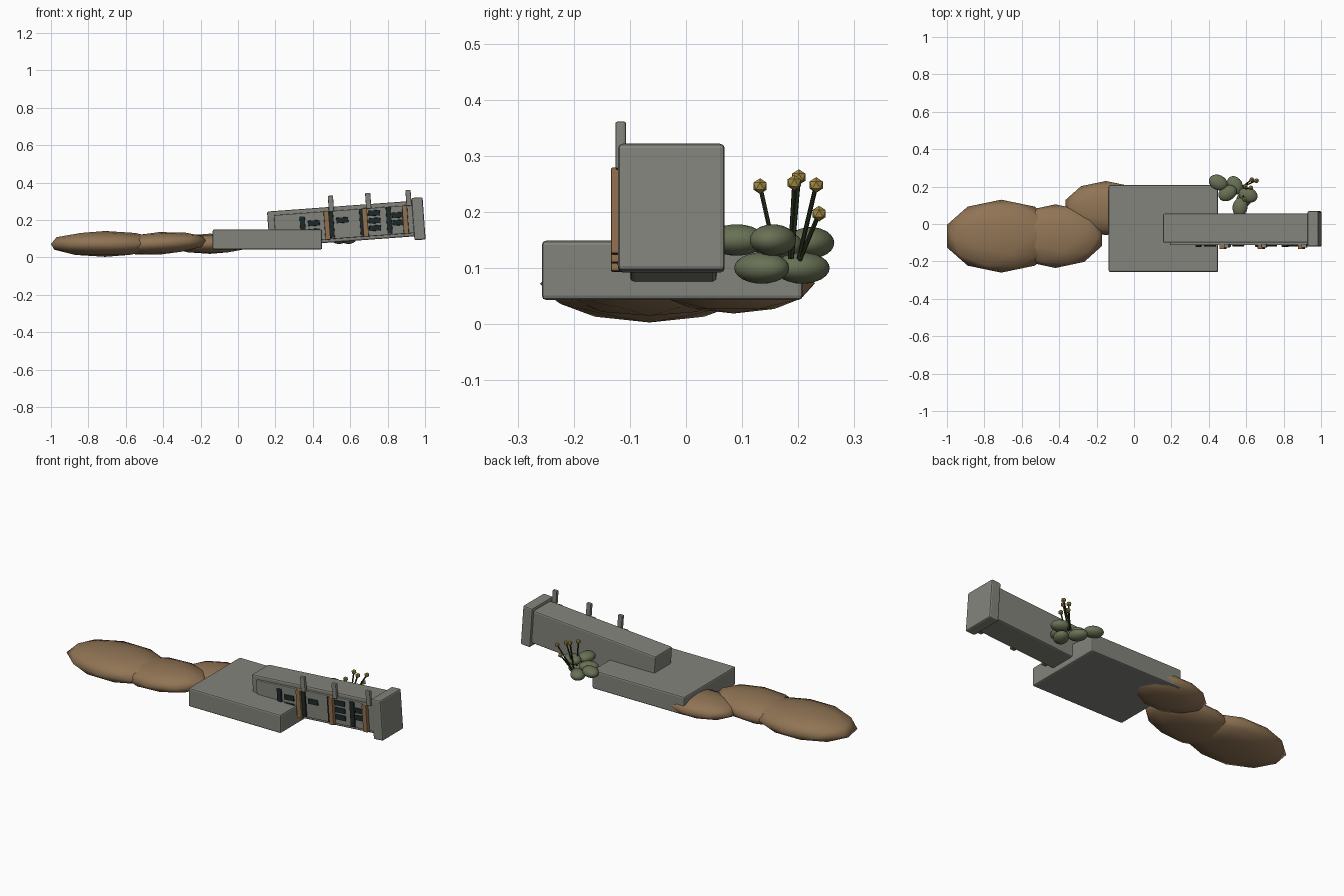
import bpy
from math import radians
from mathutils import Vector, Matrix

old = bpy.data.objects.get("Cube")
if old:
    bpy.data.objects.remove(old)


def material(name, rgb):
    mat = bpy.data.materials.new(name)
    mat.use_nodes = True
    color = (*rgb, 1)
    mat.diffuse_color = color
    mat.node_tree.nodes["Principled BSDF"].inputs["Base Color"].default_value = color
    return mat


STONE = material("grey stone", (0.23, 0.23, 0.205))
EARTH = material("brown earth", (0.28, 0.175, 0.09))
WOOD = material("brown wood", (0.28, 0.16, 0.075))
GLASS = material("dark glass", (0.012, 0.022, 0.022))
LEAF = material("leaf green", (0.14, 0.165, 0.09))
STEM = material("stem green", (0.02, 0.03, 0.012))
GOLD = material("gold", (0.38, 0.27, 0.06))

# The tower lies on a slope: local x runs along it, local z across it
SLOPE = Matrix.Translation((0.155, 0, 0.245)) @ Matrix.Rotation(radians(-4.2), 4, "Y")


def box(name, low, high, mat, bevel=0.0, frame=None):
    low, high = Vector(low), Vector(high)
    bpy.ops.mesh.primitive_cube_add(size=1)
    ob = bpy.context.object
    ob.name = name
    ob.data.transform(Matrix.Translation((low + high) / 2) @ Matrix.Diagonal((*(high - low), 1)))
    if frame:
        ob.matrix_world = frame
    ob.data.materials.append(mat)
    if bevel:
        mod = ob.modifiers.new("soft edges", "BEVEL")
        mod.width = bevel
        mod.segments = 2
    return ob


def blob(name, center, radii, mat, subdivisions=2, turn=0, pitch=0, smooth=True):
    bpy.ops.mesh.primitive_ico_sphere_add(subdivisions=subdivisions, radius=1)
    ob = bpy.context.object
    ob.name = name
    ob.data.transform(Matrix.Diagonal((*radii, 1)))
    ob.location = center
    ob.rotation_euler = (0, radians(pitch), radians(turn))
    ob.data.materials.append(mat)
    if smooth:
        bpy.ops.object.shade_smooth()
    return ob


# Ground slab and earth mounds
box("ground_slab", (-0.135, -0.257, 0.043), (0.45, 0.208, 0.149), STONE, 0.008)
blob("outer_mound", (-0.71, -0.065, 0.072), (0.305, 0.195, 0.069), EARTH)
blob("middle_mound", (-0.42, -0.065, 0.075), (0.262, 0.17, 0.06), EARTH, pitch=-3)
blob("inner_mound", (-0.15, 0.085, 0.073), (0.226, 0.145, 0.054), EARTH)

# Fallen tower with its front panel and end cap
box("tower_body", (0, -0.1, -0.19), (0.78, 0.055, 0), STONE, 0.008, SLOPE)
box("front_panel", (0.035, -0.113, -0.172), (0.78, -0.095, -0.022), STONE, 0.004, SLOPE)
box("end_cap", (0.775, -0.121, -0.211), (0.835, 0.069, 0.016), STONE, 0.008, SLOPE)

# Wooden ribs and stone posts on the front
for i, x in enumerate((0.315, 0.52, 0.735)):
    box(f"wood_rib_{i + 1}", (x - 0.014, -0.134, -0.175), (x + 0.014, -0.105, -0.02), WOOD, 0.004, SLOPE)
for i, x in enumerate((0.344, 0.544, 0.76)):
    box(f"stone_post_{i + 1}", (x - 0.014, -0.126, -0.025), (x + 0.014, -0.107, 0.06), STONE, 0.004, SLOPE)

# Tall dark shutters and small window panes
for i, x in enumerate((0.185, 0.338, 0.505, 0.648)):
    height = 0.055 if i == 0 else 0.07
    box(f"shutter_{i + 1}", (x - 0.014, -0.122, -0.095 - height), (x + 0.014, -0.112, -0.095 + height), GLASS, 0.003, SLOPE)
panes = [(0.245, -0.08), (0.245, -0.125), (0.398, -0.075), (0.57, -0.05),
         (0.57, -0.09), (0.57, -0.13), (0.697, -0.07), (0.697, -0.11)]
for i, (x, z) in enumerate(panes):
    box(f"window_pane_{i + 1}", (x - 0.032, -0.12, z - 0.015), (x + 0.032, -0.112, z + 0.015), GLASS, 0.004, SLOPE)

# Bush leaves
leaves = [(0.45, 0.222, 0.145, -25), (0.54, 0.207, 0.1, -60), (0.5, 0.165, 0.14, 30),
          (0.567, 0.09, 0.15, 80), (0.61, 0.155, 0.15, -20), (0.59, 0.135, 0.1, 60)]
for i, (x, y, z, turn) in enumerate(leaves):
    blob(f"leaf_{i + 1}", (x, y, z), (0.052, 0.04, 0.028), LEAF, 3, turn)

# Flower stems with gold heads
root = Vector((0.58, 0.18, 0.11))
heads = [(0.59, 0.132, 0.246), (0.625, 0.193, 0.252), (0.595, 0.201, 0.262),
         (0.655, 0.232, 0.248), (0.63, 0.237, 0.197)]
for i, head in enumerate(heads):
    head = Vector(head)
    start = root.lerp(head, 0.05) + Vector((0, (head.y - root.y) * 0.35, 0))
    axis = head - start
    bpy.ops.mesh.primitive_cylinder_add(vertices=6, radius=0.004, depth=axis.length, location=(start + head) / 2)
    stem = bpy.context.object
    stem.name = f"flower_stem_{i + 1}"
    stem.rotation_euler = axis.to_track_quat("Z", "Y").to_euler()
    stem.data.materials.append(STEM)
    blob(f"flower_head_{i + 1}", head, (0.014, 0.014, 0.014), GOLD, 1, smooth=False)
